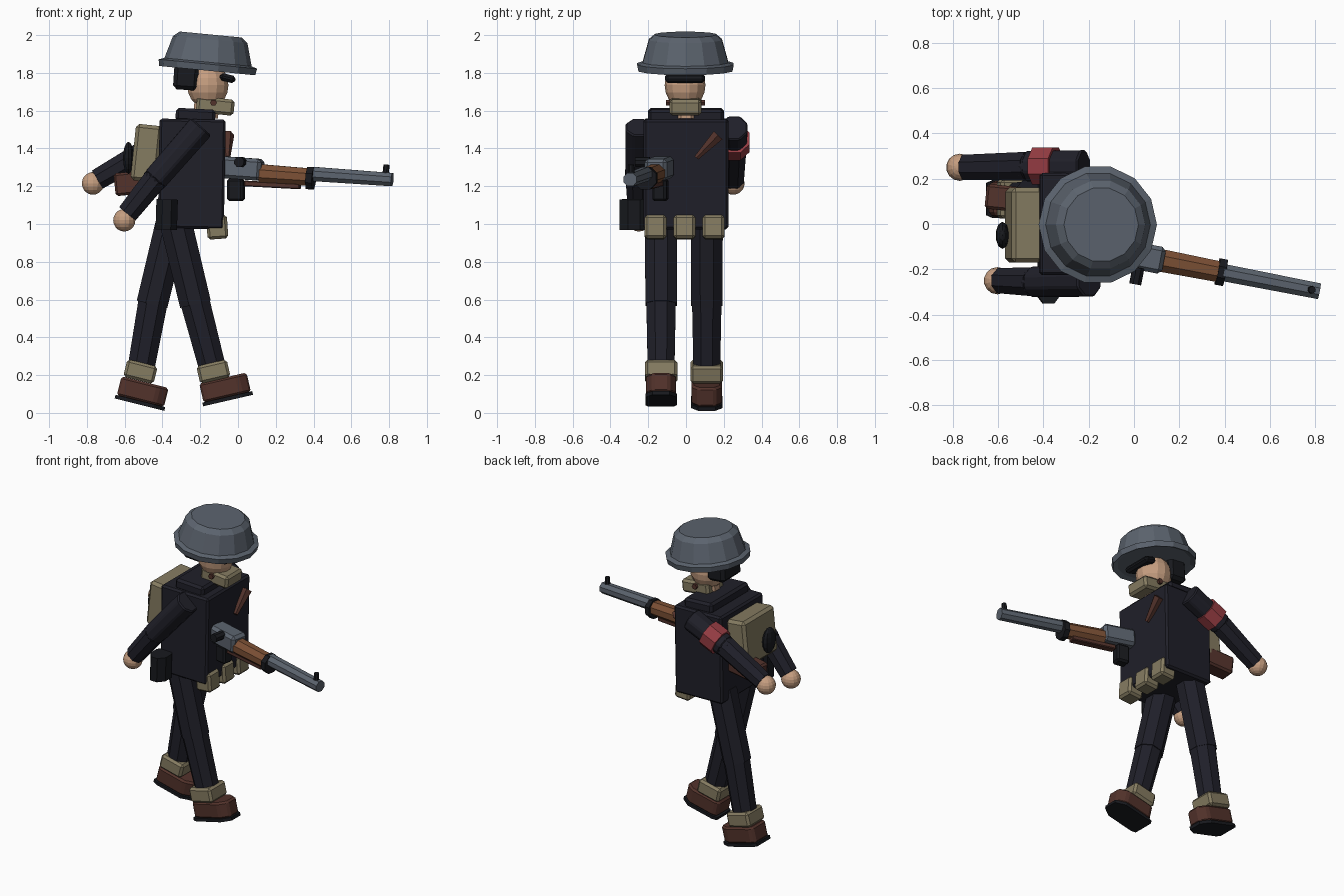
import bpy, bmesh, math
from mathutils import Vector, Matrix, Euler

if "Cube" in bpy.data.objects:
    bpy.data.objects.remove(bpy.data.objects["Cube"])


def colour(name, rgb):
    m = bpy.data.materials.new(name)
    m.diffuse_color = (*rgb, 1)
    m.use_nodes = True
    m.node_tree.nodes["Principled BSDF"].inputs["Base Color"].default_value = m.diffuse_color
    return m


NAVY = colour("navy_cloth", (0.014, 0.014, 0.022))
BLACK = colour("black", (0.009, 0.010, 0.013))
STEEL = colour("grey_steel", (0.105, 0.125, 0.155))
TAN = colour("tan_canvas", (0.235, 0.200, 0.120))
SKIN = colour("skin", (0.560, 0.340, 0.215))
WOOD = colour("wood", (0.200, 0.080, 0.035))
LEATHER = colour("brown_leather", (0.085, 0.032, 0.024))
RED = colour("red_band", (0.300, 0.045, 0.055))


def finish(name, bm, mat, matrix=None, bevel=0):
    bmesh.ops.recalc_face_normals(bm, faces=bm.faces)
    me = bpy.data.meshes.new(name)
    bm.to_mesh(me)
    bm.free()
    me.materials.append(mat)
    ob = bpy.data.objects.new(name, me)
    bpy.context.collection.objects.link(ob)
    if matrix:
        ob.matrix_world = matrix
    if bevel:
        mod = ob.modifiers.new("edges", 'BEVEL')
        mod.width = bevel
        mod.segments = 1
    return ob


def place(loc, rot=(0, 0, 0)):
    return Matrix.Translation(loc) @ Euler([math.radians(a) for a in rot]).to_matrix().to_4x4()


def box(name, loc, size, mat, rot=(0, 0, 0), bevel=0.01, parent=Matrix()):
    bm = bmesh.new()
    bmesh.ops.create_cube(bm, size=1)
    bmesh.ops.scale(bm, vec=size, verts=bm.verts)
    return finish(name, bm, mat, parent @ place(loc, rot), bevel)


def rod(name, a, b, r1, r2, mat, sides=8, parent=Matrix(), bevel=0, flat=1):
    """Tapered prism from a to b; flat squashes its section."""
    a, b = Vector(a), Vector(b)
    bm = bmesh.new()
    bmesh.ops.create_cone(bm, cap_ends=True, segments=sides, radius1=r1, radius2=r2,
                          depth=(b - a).length)
    bmesh.ops.rotate(bm, verts=bm.verts, matrix=Matrix.Rotation(math.pi / sides, 3, 'Z'))
    bmesh.ops.scale(bm, vec=(1, flat, 1), verts=bm.verts)
    q = (b - a).to_track_quat('Z', 'Y').to_matrix().to_4x4()
    return finish(name, bm, mat, parent @ Matrix.Translation((a + b) / 2) @ q, bevel)


def ball(name, loc, scale, mat, u=14, v=10):
    bm = bmesh.new()
    bmesh.ops.create_uvsphere(bm, u_segments=u, v_segments=v, radius=1)
    bmesh.ops.scale(bm, vec=scale, verts=bm.verts)
    return finish(name, bm, mat, Matrix.Translation(loc))


def lathe(name, profile, sides, mat, matrix):
    bm = bmesh.new()
    rings = [[bm.verts.new((r * math.cos(2 * math.pi * i / sides),
                            r * math.sin(2 * math.pi * i / sides), z)) for i in range(sides)]
             for r, z in profile]
    for lo, hi in zip(rings, rings[1:]):
        for i in range(sides):
            j = (i + 1) % sides
            bm.faces.new((lo[i], lo[j], hi[j], hi[i]))
    bm.faces.new(rings[0])
    bm.faces.new(rings[-1])
    return finish(name, bm, mat, matrix)


# Torso and collar
box("torso", (-0.245, 0, 1.265), (0.35, 0.45, 0.58), NAVY, (0, 1, 0), 0.012)
box("collar", (-0.225, 0, 1.575), (0.21, 0.40, 0.07), NAVY, (0, 3, 0), 0.015)

# Head, hair, visor, helmet
ball("head", (-0.16, -0.005, 1.735), (0.112, 0.108, 0.125), SKIN)
rod("neck", (-0.17, 0, 1.56), (-0.165, 0, 1.68), 0.07, 0.07, SKIN)
box("hair", (-0.275, -0.005, 1.785), (0.13, 0.20, 0.15), BLACK, (0, 4, 0), 0.02)
box("visor", (-0.055, -0.005, 1.772), (0.085, 0.21, 0.04), BLACK, (0, 14, 0), 0.015)
lathe("helmet", [(0.225, 0.012), (0.255, 0), (0.262, 0.035), (0.232, 0.045),
                 (0.198, 0.165), (0.165, 0.192)], 14, STEEL,
      place((-0.163, -0.003, 1.812), (0, 5.5, 0)))

# Neck scarf with knobs
box("scarf", (-0.12, -0.003, 1.625), (0.20, 0.17, 0.085), TAN, (0, 6, 0), 0.015)
rod("scarf_knobs", (-0.13, -0.105, 1.642), (-0.13, 0.1, 1.642), 0.018, 0.018, LEATHER, 6)

# Backpack, canteen, stock, hip pouch
box("backpack", (-0.485, -0.005, 1.375), (0.14, 0.33, 0.30), TAN, (0, 6, 0), 0.018)
ball("back_canteen", (-0.58, -0.05, 1.35), (0.03, 0.06, 0.085), BLACK, 10, 8)
box("rear_stock", (-0.53, 0.11, 1.22), (0.24, 0.11, 0.12), LEATHER, (0, -6, -6), 0.012)
rod("hip_pouch", (-0.38, -0.275, 0.97), (-0.375, -0.275, 1.13), 0.082, 0.082, BLACK, 8, flat=0.75)

# Belt pouches
for i, y in enumerate((-0.162, -0.008, 0.145)):
    box(f"belt_pouch_{i + 1}", (-0.11, y, 0.983), (0.11, 0.115, 0.125), TAN, (0, -4, 0), 0.014)

# Chest sheath
rod("chest_sheath", (-0.056, 0.055, 1.35), (-0.056, 0.17, 1.47), 0.015, 0.036, LEATHER, 6)

# Arms and hands: shoulder, elbow, wrist, hand
ARMS = {"near": ((-0.195, -0.25, 1.515), (-0.44, -0.255, 1.235), (-0.585, -0.25, 1.055),
                 (-0.602, -0.25, 1.02)),
        "far": ((-0.22, 0.255, 1.51), (-0.47, 0.255, 1.395), (-0.745, 0.25, 1.235),
                (-0.768, 0.25, 1.215))}
for side, (s, e, w, h) in ARMS.items():
    rod(f"{side}_upper_arm", s, e, 0.076, 0.072, NAVY, bevel=0.008)
    rod(f"{side}_forearm", e, w, 0.068, 0.060, NAVY)
    ball(f"{side}_elbow", e, (0.066, 0.066, 0.066), NAVY, 8, 6)
    ball(f"{side}_hand", h, (0.06, 0.06, 0.06), SKIN)
s, e = (Vector(p) for p in ARMS["far"][:2])
rod("arm_band", s.lerp(e, 0.5), s.lerp(e, 0.86), 0.088, 0.088, RED)

# Legs: y, hip, knee, ankle, foot centre (x, z) and foot pitch
LEGS = {"near": (-0.132, (-0.335, 1.03), (-0.225, 0.575), (-0.125, 0.2), (-0.07, 0.125), -13),
        "far": (0.11, (-0.345, 1.03), (-0.455, 0.575), (-0.52, 0.2), (-0.51, 0.105), 14)}
for side, (y, hip, knee, ankle, foot, pitch) in LEGS.items():
    p = [Vector((q[0], y, q[1])) for q in (hip, knee, ankle)]
    rod(f"{side}_thigh", p[0], p[1], 0.092, 0.090, NAVY)
    rod(f"{side}_shin", p[1] + (p[0] - p[1]) * 0.1, p[2], 0.085, 0.076, NAVY)
    cuff = p[1].lerp(p[2], 0.95)
    box(f"{side}_cuff", cuff, (0.165, 0.172, 0.095), TAN, (0, pitch, 0), 0.014)
    # Boot and sole with a chamfered toe
    for part, z, hgt, grow, mat in (("boot", 0.008, 0.105, 0, LEATHER),
                                    ("sole", -0.052, 0.02, 0.007, BLACK)):
        x0, x1, t, w = -0.125 - grow, 0.132 + grow, 0.08, 0.08 + grow / 2
        outline = [(x0, -w * .85), (x0 + .03, -w), (t, -w), (x1, -w * .55),
                   (x1, w * .55), (t, w), (x0 + .03, w), (x0, w * .85)]
        bm = bmesh.new()
        f = bm.faces.new([bm.verts.new((a, b, z - hgt / 2)) for a, b in outline])
        top = bmesh.ops.extrude_face_region(bm, geom=[f])["geom"]
        bmesh.ops.translate(bm, vec=(0, 0, hgt),
                            verts=[v for v in top if isinstance(v, bmesh.types.BMVert)])
        finish(f"{side}_{part}", bm, mat, place((foot[0], y, foot[1]), (0, pitch, 0)),
               0.012 if part == "boot" else 0)

# Rifle, laid along its own x axis
G = place((0.1, -0.157, 1.288), (0, 4, -11))
box("receiver", (-0.08, 0, 0), (0.22, 0.12, 0.115), STEEL, (0, 0, 0), 0.018, G)
rod("bolt_knob", (-0.075, -0.05, 0.035), (-0.075, -0.125, 0.035), 0.028, 0.028, BLACK, 8, G)
box("magazine", (-0.105, 0, -0.115), (0.085, 0.075, 0.12), BLACK, (0, -4, 0), 0.012, G)
rod("fore_end", (0.02, 0, -0.02), (0.29, 0, -0.02), 0.054, 0.05, WOOD, 8, G)
box("under_rail", (0.09, 0, -0.075), (0.30, 0.05, 0.03), LEATHER, (0, -1, 0), 0.005, G)
rod("barrel_band", (0.275, 0, -0.025), (0.31, 0, -0.025), 0.064, 0.064, BLACK, 8, G)
rod("barrel", (0.30, 0, -0.002), (0.732, 0, -0.002), 0.041, 0.038, STEEL, 8, G)
rod("front_sight", (0.695, 0, 0.025), (0.695, 0, 0.075), 0.018, 0.016, BLACK, 8, G)
